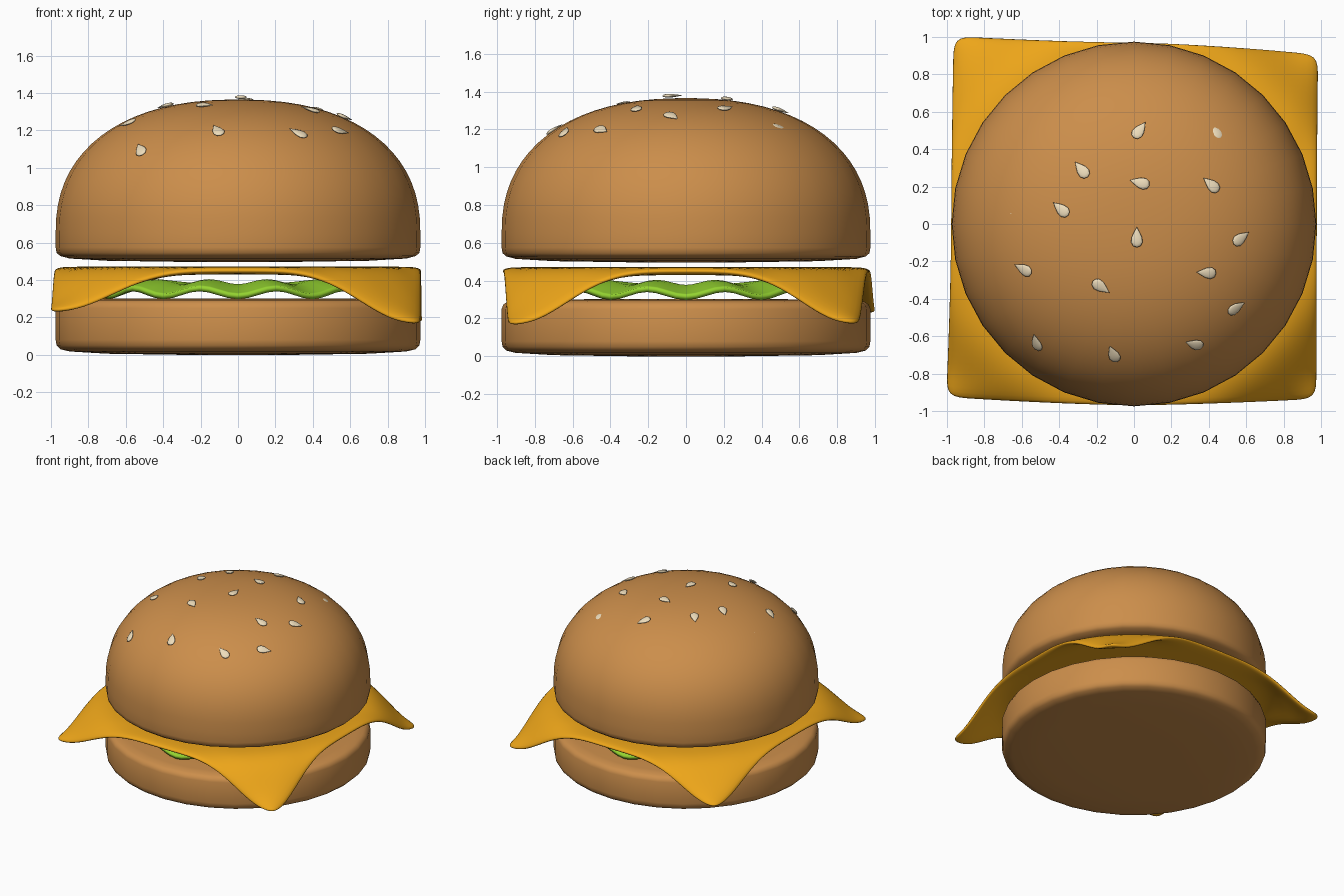
import bpy, bmesh
from math import sin, cos, pi, hypot, radians
from mathutils import Vector, Matrix

if "Cube" in bpy.data.objects:
    bpy.data.objects.remove(bpy.data.objects["Cube"])


def material(name, rgb):
    m = bpy.data.materials.new(name)
    m.diffuse_color = (*rgb, 1)
    m.use_nodes = True
    m.node_tree.nodes["Principled BSDF"].inputs["Base Color"].default_value = m.diffuse_color
    return m


BUN = material("bun_brown", (0.60, 0.27, 0.07))
CHEESE = material("cheese_yellow", (0.85, 0.38, 0.01))
LEAF = material("leaf_green", (0.30, 0.66, 0.03))
SEED = material("seed_cream", (0.85, 0.72, 0.50))


def finish(bm, name, mat):
    bmesh.ops.recalc_face_normals(bm, faces=bm.faces)
    me = bpy.data.meshes.new(name)
    for f in bm.faces:
        f.smooth = True
    bm.to_mesh(me)
    bm.free()
    me.materials.append(mat)
    ob = bpy.data.objects.new(name, me)
    bpy.context.collection.objects.link(ob)
    return ob


def revolve(bm, radii, height, n, caps):
    """Rings of n points at each radius index; height(i, angle) gives z."""
    rings = [[bm.verts.new((r * cos(2 * pi * k / n), r * sin(2 * pi * k / n),
                            height(i, 2 * pi * k / n))) for k in range(n)]
             for i, r in enumerate(radii)]
    for a, b in zip(rings, rings[1:]):
        for k in range(n):
            j = (k + 1) % n
            bm.faces.new((a[k], a[j], b[j], b[k]))
    for end in caps:
        ring = rings[end]
        tip = bm.verts.new((0, 0, sum(v.co.z for v in ring) / n))
        for k in range(n):
            bm.faces.new((tip, ring[k], ring[(k + 1) % n]))


def bun(name, profile):
    bm = bmesh.new()
    revolve(bm, [p[0] for p in profile], lambda i, a: profile[i][1], 32, (0, -1))
    return finish(bm, name, BUN)


# Bottom bun
bun("bottom_bun", [(0.3, 0.0), (0.7, 0.006), (0.9, 0.018), (0.95, 0.03), (0.97, 0.05),
                   (0.975, 0.08), (0.975, 0.25), (0.965, 0.275), (0.94, 0.29),
                   (0.88, 0.298), (0.5, 0.302)])

# Top bun: flat underside and superellipse dome
R, BASE, RISE, P = 0.975, 0.65, 0.715, 2.3
dome = [(R * cos(t) ** (2 / P), BASE + RISE * sin(t) ** (2 / P))
        for t in [radians(88) * k / 18 for k in range(19)]]
bun("top_bun", [(0.3, 0.497), (0.7, 0.503), (0.9, 0.515), (0.95, 0.528), (0.97, 0.545),
                (0.975, 0.575)] + dome)

# Lettuce: disc with a rippled, drooping rim
radii = [0.12, 0.3, 0.42, 0.52, 0.6, 0.66, 0.71, 0.75, 0.78, 0.8]


def leaf_z(i, a):
    r = radii[i]
    rise = 0.025 * min(1, r / 0.6)
    drop = 0.045 * max(0, (r - 0.6) / 0.2) ** 1.5
    return 0.352 + rise - drop - 0.021 * min(1, r / 0.75) ** 2 * cos(12 * a)


bm = bmesh.new()
revolve(bm, radii, leaf_z, 96, (0,))
lettuce = finish(bm, "lettuce", LEAF)
mod = lettuce.modifiers.new("thickness", 'SOLIDIFY')
mod.thickness, mod.offset = 0.028, 0

# Cheese slice: square sheet whose corners hang over the bun
corners = {(-1, 1): (-0.97, 1.01, 0.215), (-1, -1): (-1.01, -0.93, 0.215),
           (1, -1): (0.98, -0.94, 0.28), (1, 1): (0.99, 0.91, 0.275)}
bm = bmesh.new()
bmesh.ops.create_grid(bm, x_segments=14, y_segments=14, size=1)
for v in bm.verts:
    u, w = v.co.x, v.co.y
    cx, cy, hang = corners[(1 if u > 0 else -1, 1 if w > 0 else -1)]
    pull = abs(u * w) ** 1.5
    x, y = u * 0.983, w * 0.975
    t = min(1, max(0, (hypot(x, y) - 0.99) / 0.33))
    v.co = (x + (cx - 0.983 * (1 if cx > 0 else -1)) * pull,
            y + (cy - 0.975 * (1 if cy > 0 else -1)) * pull,
            0.45 - hang * t * t * (3 - 2 * t))
cheese = finish(bm, "cheese_slice", CHEESE)
mod = cheese.modifiers.new("thickness", 'SOLIDIFY')
mod.thickness, mod.offset = 0.042, 0
mod = cheese.modifiers.new("smooth", 'SUBSURF')
mod.levels = mod.render_levels = 2


# Sesame seeds: flat teardrops on the dome (x, y, tip direction, offset)
def dome_z(x, y):
    return BASE + RISE * (1 - (hypot(x, y) / R) ** P) ** (1 / P)


seeds = [(-0.23, 0.57, 120, -0.012), (0.03, 0.50, 55, 0.008), (0.44, 0.50, 120, -0.008),
         (-0.28, 0.29, 130, 0.008), (0.03, 0.22, 165, 0.008), (0.41, 0.21, 140, 0.008),
         (-0.65, 0.075, 60, -0.012), (-0.39, 0.08, 140, 0.008), (0.015, -0.07, 90, 0.014),
         (0.57, -0.075, 35, 0.008), (-0.59, -0.24, 155, 0.008), (0.385, -0.26, 175, 0.008),
         (-0.175, -0.335, -35, 0.008), (0.545, -0.445, 30, 0.008), (-0.52, -0.63, 95, 0.006),
         (-0.11, -0.69, 110, 0.008), (0.32, -0.64, 160, 0.006)]
for n, (x, y, ang, off) in enumerate(seeds):
    bm = bmesh.new()
    bmesh.ops.create_uvsphere(bm, u_segments=12, v_segments=8, radius=1)
    for v in bm.verts:
        taper = 1 - 0.45 * (v.co.x + 1) * (0.5 + 0.25 * (v.co.x + 1))
        v.co = (v.co.x * 0.055, v.co.y * 0.042 * taper, v.co.z * 0.013 * taper)
    e = 0.01
    normal = Vector((dome_z(x - e, y) - dome_z(x + e, y),
                     dome_z(x, y - e) - dome_z(x, y + e), 2 * e)).normalized()
    turn = Vector((0, 0, 1)).rotation_difference(normal).to_matrix().to_4x4()
    place = Matrix.Translation(Vector((x, y, dome_z(x, y))) + normal * off)
    bm.transform(place @ turn @ Matrix.Rotation(radians(ang), 4, 'Z'))
    finish(bm, f"sesame_seed_{n + 1}", SEED)
